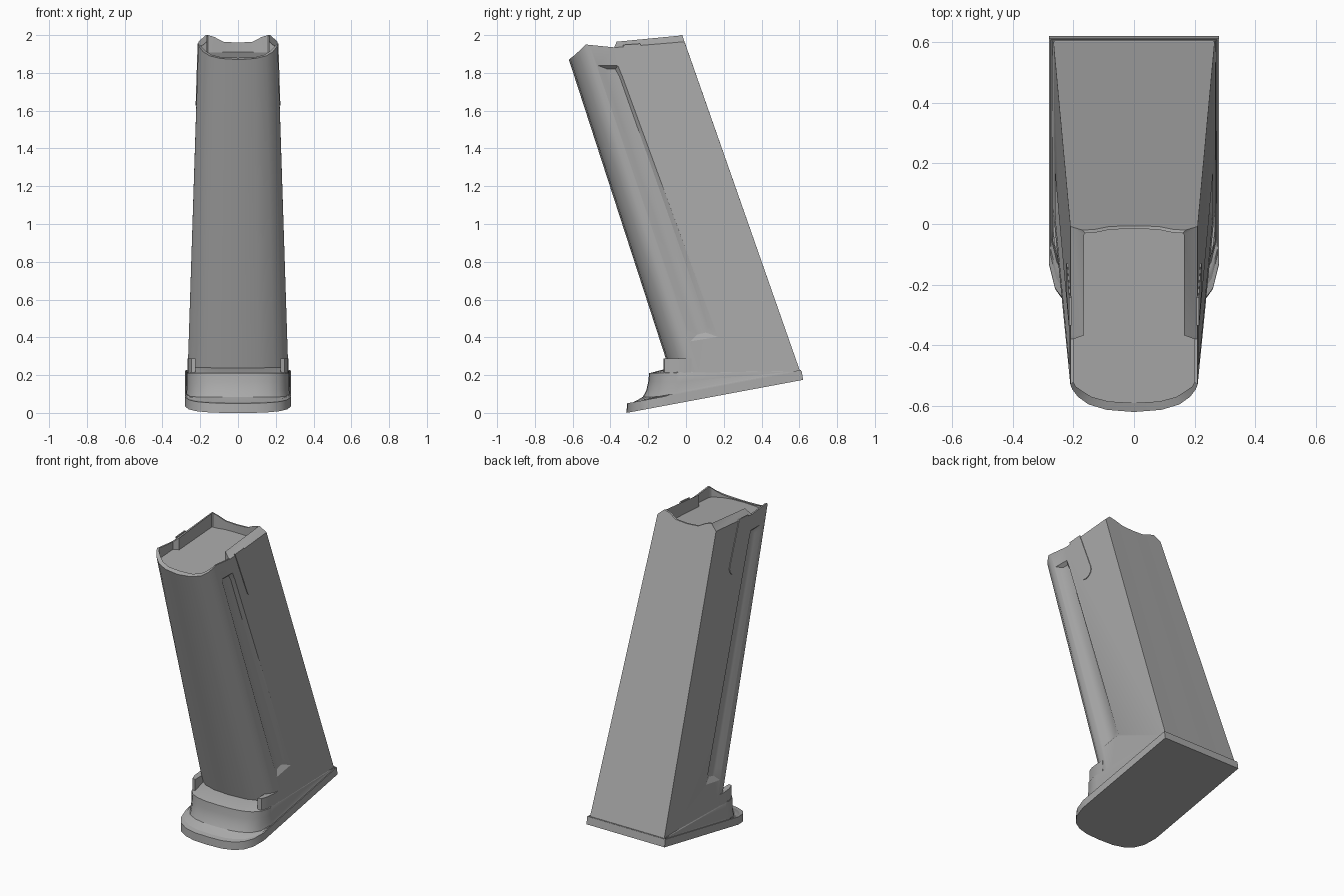
import bpy, bmesh, math

old = bpy.data.objects.get("Cube")
if old:
    bpy.data.objects.remove(old, do_unlink=True)

grey = bpy.data.materials.new("mid_grey")
grey.use_nodes = True
grey.diffuse_color = (0.4, 0.4, 0.4, 1)
grey.node_tree.nodes["Principled BSDF"].inputs["Base Color"].default_value = (0.4, 0.4, 0.4, 1)


def loft(name, *stacks):
    """Skin each stack of matching closed rings into a capped solid."""
    bm = bmesh.new()
    for rings in stacks:
        loops = [[bm.verts.new(p) for p in ring] for ring in rings]
        n = len(loops[0])
        for a, b in zip(loops, loops[1:]):
            for i in range(n):
                j = (i + 1) % n
                bm.faces.new((a[i], a[j], b[j], b[i]))
        bm.faces.new(loops[0])
        bm.faces.new(loops[-1])
    bmesh.ops.recalc_face_normals(bm, faces=bm.faces)
    mesh = bpy.data.meshes.new(name)
    bm.to_mesh(mesh)
    bm.free()
    mesh.materials.append(grey)
    ob = bpy.data.objects.new(name, mesh)
    bpy.context.collection.objects.link(ob)
    return ob


def whole(half):
    """Mirror a half ring that starts and ends on the centre line."""
    return half + [(-x, y, z) for x, y, z in reversed(half[1:-1])]


def side_x(z):
    return 0.21 + (1.95 - z) * 0.0325


def floor_z(y):
    return 0.187 * (y + 0.315)


def on_side(outline, offset, s):
    """Place a y-z outline on the tapering side wall."""
    return [(s * (side_x(z) + offset), y, z) for y, z in outline]


# Body: leaning tapered shell with a rounded front and feed lips on top
rim = [(0, -.62, 1.87), (.09, -.613, 1.876), (.15, -.595, 1.89), (.185, -.57, 1.912),
       (.204, -.545, 1.937), (.21, -.53, 1.95), (.21, -.51, 1.948), (.21, -.38, 1.935),
       (.21, -.365, 1.935), (.21, -.008, 1.965), (.17, -.02, 2), (.13, -.018, 1.99),
       (.08, -.008, 1.965), (0, -.006, 1.96)]
inner = [(0, -.59, 1.88), (.085, -.585, 1.882), (.14, -.57, 1.896), (.172, -.55, 1.917),
         (.193, -.535, 1.938), (.2, -.52, 1.948), (.2, -.505, 1.947), (.2, -.38, 1.935),
         (.165, -.367, 1.965), (.165, -.035, 1.997), (.16, -.03, 2), (.125, -.028, 1.99),
         (.078, -.018, 1.965), (0, -.016, 1.96)]
depths = [0, .007, .03, .06, .09, .115, .14, .27, .285] + [.65] * 5
foot = []
for (x, _, _), d in zip(rim, depths):
    y = -.04 + d
    z = floor_z(y) + .03
    foot.append((x / .21 * side_x(z), y, z))
well = [(x, y, 1.875 + (y + .59) * .06) for x, y, _ in inner]
body = loft("body", [whole(r) for r in (foot, rim, inner, well)])

# Long side grooves with sloping walls
groove_edge = [(-.462, 1.8), (-.468, 1.84), (-.358, 1.84), (-.338, 1.79),
               (.148, .46), (.175, .4), (.02, .375), (.002, .44)]
groove_bed = [(-.428, 1.79), (-.415, 1.82), (-.375, 1.82), (-.352, 1.78),
              (.115, .46), (.105, .425), (.06, .415), (.038, .45)]
cutter = loft("groove_cutter", *[
    [on_side(groove_bed, -.02, s), on_side(groove_edge, .002, s), on_side(groove_edge, .05, s)]
    for s in (1, -1)])
cutter.hide_render = True
cut = body.modifiers.new("grooves", "BOOLEAN")
cut.operation = "DIFFERENCE"
cut.solver = "EXACT"
cut.object = cutter
bpy.context.view_layer.objects.active = body
body.select_set(True)
bpy.ops.object.modifier_apply(modifier="grooves")
bpy.data.objects.remove(cutter, do_unlink=True)

# Catch tabs: thin round-ended plates on the upper sides
tab = [(-.335, 1.948), (-.243, 1.955)]
for i in range(9):
    a = math.radians(20 - 22.5 * i)
    tab.append((-.177 + .048 * math.cos(a), 1.675 + .048 * math.sin(a)))
tabs = loft("catch_tabs", *[[on_side(tab, -.004, s), on_side(tab, .004, s)] for s in (1, -1)])

# Floor plate and its flared collar share one outline
curve = [(0, 0), (.35, .02), (.6, .11), (.8, .28), (.93, .56), (1, 1)]


def base_ring(w, front, back, height, corner=.18):
    half = [(w * fx, front + corner * fy) for fx, fy in curve]
    half += [(w, front + corner + .03), (w, back), (0, back)]
    return whole([(x, y, height(y)) for x, y in half])


def above(h):
    return lambda y: floor_z(y) + h


def fade(z):
    """Level at the front, sinking to the plate at the back."""
    return lambda y: max(floor_z(y) + .05, z - .02 * max(y, 0))


floor_plate = loft("floor_plate", [base_ring(.28, -.315, .62, above(0)),
                                   base_ring(.28, -.312, .612, above(.05))])
collar = loft("collar", [
    base_ring(.276, -.3, .608, above(.045)),
    base_ring(.275, -.262, .608, above(.055)),
    base_ring(.273, -.228, .607, lambda y: max(.085, floor_z(y) + .052)),
    base_ring(.271, -.21, .607, fade(.12), .16),
    base_ring(.27, -.2, .606, fade(.165), .15),
    base_ring(.269, -.195, .606, fade(.21), .14),
    base_ring(.255, -.08, .6, fade(.24), .1)])

# Ears rising from the collar at both front corners
ear = [(.225, -.12), (.247, -.113), (.262, -.07), (.268, -.01), (.266, .03), (.225, .03)]
ears = loft("collar_ears", *[[[(s * x, y, z) for x, y in ear] for z in (.17, .288)]
                             for s in (1, -1)])

# Smooth curves, keep edges crisp
for ob in (body, tabs, floor_plate, collar, ears):
    ob.select_set(True)
bpy.ops.object.shade_smooth_by_angle(angle=math.radians(28))
